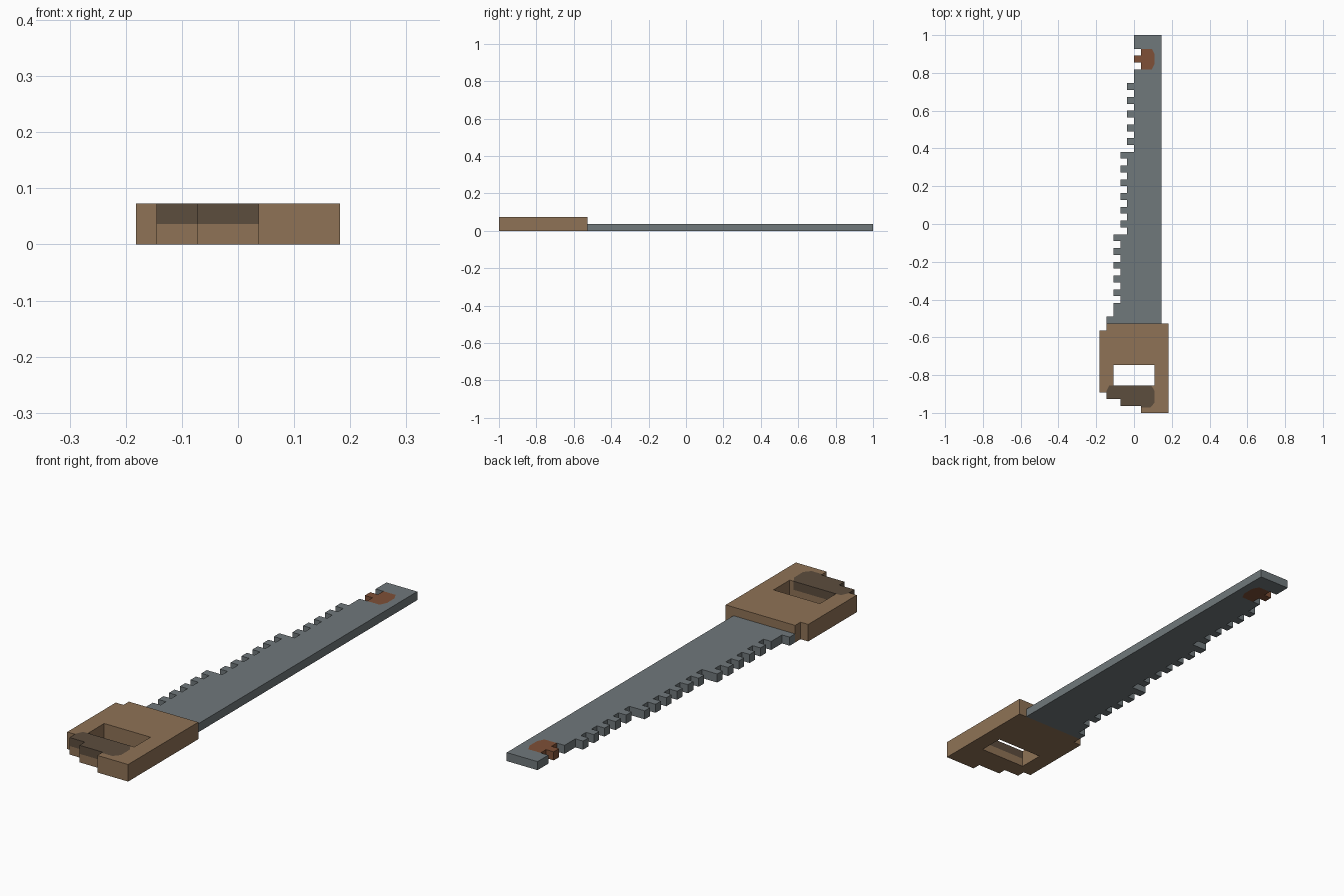
import bpy
import bmesh

U = 2 / 55  # one block of the stepped design

if "Cube" in bpy.data.objects:
    bpy.data.objects.remove(bpy.data.objects["Cube"], do_unlink=True)


def material(name, rgb):
    mat = bpy.data.materials.new(name)
    mat.use_nodes = True
    color = (*rgb, 1)
    mat.diffuse_color = color
    bsdf = next(n for n in mat.node_tree.nodes if n.type == "BSDF_PRINCIPLED")
    bsdf.inputs["Base Color"].default_value = color
    bsdf.inputs["Roughness"].default_value = 0.8
    return mat


def prism(name, loops, bottom, top, mat):
    """Extrude an outline, with optional hole outlines, between two levels."""
    bm = bmesh.new()
    edges = []
    for loop in loops:
        verts = [bm.verts.new((x * U, y * U - 1, bottom * U)) for x, y in loop]
        edges += [bm.edges.new((a, b)) for a, b in zip(verts, verts[1:] + verts[:1])]
    bmesh.ops.triangle_fill(bm, edges=edges, use_beauty=True, normal=(0, 0, 1))
    out = bmesh.ops.extrude_face_region(bm, geom=bm.faces[:], use_keep_orig=True)
    raised = [g for g in out["geom"] if isinstance(g, bmesh.types.BMVert)]
    bmesh.ops.translate(bm, verts=raised, vec=(0, 0, (top - bottom) * U))
    bmesh.ops.recalc_face_normals(bm, faces=bm.faces[:])
    mesh = bpy.data.meshes.new(name)
    bm.to_mesh(mesh)
    bm.free()
    mesh.materials.append(mat)
    obj = bpy.data.objects.new(name, mesh)
    bpy.context.collection.objects.link(obj)
    return obj


steel = material("steel grey", (0.162, 0.188, 0.198))
wood = material("wood brown", (0.275, 0.171, 0.093))
dark = material("dark grip brown", (0.107, 0.074, 0.048))
rust = material("rust brown", (0.21, 0.08, 0.038))

# Rust patch near the tip, shared edge with the blade
rust_edge = [(1, 53), (2.6, 53), (3, 52.2), (3, 50.8), (2.6, 50), (1, 50)]
rust_tooth = [(1, 51), (0, 51), (0, 52), (1, 52)]
prism("rust_patch", [rust_edge + rust_tooth], 0, 1, rust)

# Blade outline: straight back, notched tip, then teeth on a stepped edge
blade = [(4, 13), (4, 55), (0, 55), (0, 53)] + rust_edge + [(0, 50)]
for base, start, rows in [(0, 50, range(47, 38, -2)),
                          (-1, 38, range(37, 26, -2)),
                          (-2, 26, range(25, 16, -2)),
                          (-3, 16, [13])]:
    if base < 0:
        blade += [(base + 1, start), (base, start)]
    for r in rows:
        blade += [(base, r + 1), (base - 1, r + 1), (base - 1, r), (base, r)]
# drop doubled points where a tooth begins at a step
blade = list(dict.fromkeys(blade))
prism("blade", [blade], 0, 1, steel)

# Handle: lower layer with the hand hole
upper_rim = [(5, 0), (5, 13), (-4, 13), (-4, 12), (-5, 12), (-5, 3), (-4, 3)]
front_steps = [(-4, 2), (-2, 2), (-2, 1), (1, 1)]
hole = [(-3, 4), (-3, 7), (3, 7), (3, 4)]
prism("handle_base", [upper_rim + front_steps + [(1, 0)], hole], 0, 1, wood)

# Handle: upper layer wraps round the dark worn grip
grip_left = [(-4, 3.2), (-3.6, 4)]
grip_right = [(2.5, 4), (3, 3.2), (3, 1.5), (2.4, 0.8), (1, 0.8)]
prism("handle_top", [upper_rim + grip_left + hole + grip_right + [(1, 0)]], 1, 2, wood)
prism("grip", [grip_left + grip_right + front_steps[::-1]], 1, 2, dark)
